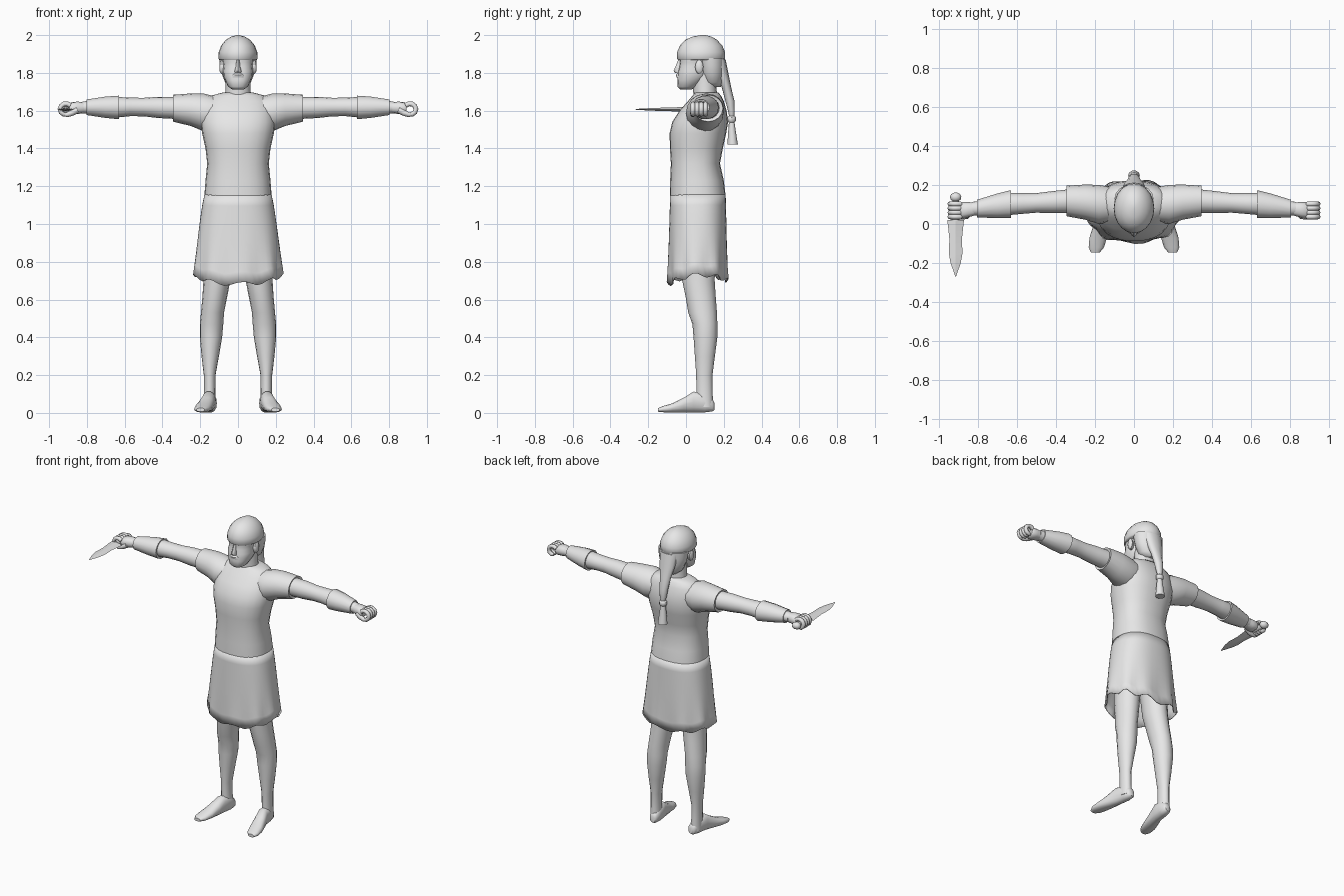
import bpy, bmesh, math
from mathutils import Vector

grey = bpy.data.materials.new("light grey")
grey.diffuse_color = (0.8, 0.8, 0.8, 1)


def skin(name, rings, caps=True, angle=50):
    """Bridge equal-length rings of points into one smooth mesh."""
    bm = bmesh.new()
    loops = [[bm.verts.new(p) for p in r] for r in rings]
    n = len(loops[0])
    for a, b in zip(loops, loops[1:]):
        for i in range(n):
            j = (i + 1) % n
            bm.faces.new((a[i], a[j], b[j], b[i]))
    if caps:
        bm.faces.new(loops[0][::-1])
        bm.faces.new(loops[-1])
    bmesh.ops.recalc_face_normals(bm, faces=bm.faces)
    me = bpy.data.meshes.new(name)
    bm.to_mesh(me)
    bm.free()
    me.materials.append(grey)
    ob = bpy.data.objects.new(name, me)
    bpy.context.collection.objects.link(ob)
    bpy.ops.object.select_all(action='DESELECT')
    ob.select_set(True)
    bpy.context.view_layer.objects.active = ob
    bpy.ops.object.shade_smooth_by_angle(angle=math.radians(angle))
    return ob


def loft(name, axis, sections, n=16, power=1.0, side=1, caps=True, angle=50):
    """Sections: (position on axis, centre 1, centre 2, radius 1, radius 2)."""
    rings = []
    for t, c1, c2, r1, r2 in sections:
        ring = []
        for i in range(n):
            a = 2 * math.pi * i / n
            u, v = math.cos(a), math.sin(a)
            u = c1 + r1 * math.copysign(abs(u) ** power, u)
            v = c2 + r2 * math.copysign(abs(v) ** power, v)
            p = {'x': (t, u, v), 'y': (u, t, v), 'z': (u, v, t)}[axis]
            ring.append((p[0] * side, p[1], p[2]))
        rings.append(ring)
    return skin(name, rings, caps, angle)


def tube(name, path, radii, n=8):
    """Round tube along a path lying in an xz plane."""
    path = [Vector(p) for p in path]
    rings = []
    for k, p in enumerate(path):
        d = (path[min(k + 1, len(path) - 1)] - path[max(k - 1, 0)]).normalized()
        s = Vector((0, 1, 0))
        w = d.cross(s).normalized()
        rings.append([p + radii[k] * (s * math.cos(2 * math.pi * i / n) + w * math.sin(2 * math.pi * i / n))
                      for i in range(n)])
    return skin(name, rings)


# Tunic body
loft("tunic", 'z', [
    (1.15, 0, .062, .178, .148), (1.23, 0, .058, .172, .142), (1.32, 0, .05, .163, .13),
    (1.40, 0, .055, .172, .14), (1.48, 0, .063, .190, .15), (1.54, 0, .075, .197, .148),
    (1.60, 0, .09, .19, .125), (1.65, 0, .105, .175, .095), (1.68, 0, .11, .14, .075),
    (1.695, 0, .11, .085, .062)], n=24, power=.85)

# Skirt with deepening pleats and a wavy hem
N, rows = 48, 9
rings = []
for k in range(rows):
    f = k / (rows - 1)
    ring = []
    for i in range(N):
        a = 2 * math.pi * i / N
        u, v = math.cos(a), math.sin(a)
        w = math.cos(9 * a + .8) * f ** 3
        rx = .178 + .058 * f ** .8
        ry = .147 + .012 * f
        hem = .70 + .03 * u * u + (.018 if v < 0 else -.002) * -abs(v) + .012 * w
        ring.append((math.copysign(abs(u) ** .85, u) * rx * (1 + .035 * w),
                     .063 + math.copysign(abs(v) ** .85, v) * ry * (1 + .05 * w),
                     1.155 + (hem - 1.155) * f))
    rings.append(ring)
skirt = skin("skirt", rings, caps=False, angle=60)
thick = skirt.modifiers.new("cloth thickness", 'SOLIDIFY')
thick.thickness = .006

# Neck, face and beard
loft("neck", 'z', [(1.64, 0, .105, .075, .065), (1.71, 0, .1, .066, .062), (1.80, 0, .1, .065, .065)])
loft("face", 'z', [
    (1.712, 0, .0, .03, .03), (1.727, 0, .004, .052, .05), (1.76, 0, .025, .068, .071),
    (1.785, 0, .035, .078, .08), (1.81, 0, .04, .08, .082), (1.835, 0, .045, .077, .08),
    (1.855, 0, .05, .08, .083), (1.885, 0, .06, .085, .095)], n=16, power=.85)
loft("nose", 'z', [(1.80, 0, -.035, .017, .022), (1.81, 0, -.042, .018, .024),
                   (1.835, 0, -.038, .011, .017), (1.868, 0, -.03, .008, .012)], n=8)
loft("moustache", 'z', [(1.775, 0, -.032, .035, .018), (1.788, 0, -.032, .033, .023),
                        (1.8, 0, -.03, .018, .016)], n=10)

# Cap over the crown
loft("cap", 'z', [
    (1.868, 0, .08, .098, .122), (1.875, 0, .08, .104, .127), (1.91, 0, .08, .102, .127),
    (1.945, 0, .08, .089, .112), (1.975, 0, .08, .064, .084), (1.992, 0, .085, .036, .05),
    (2.0, 0, .09, .008, .012)], n=20)

# Hair at the back and tied tail
loft("back_hair", 'z', [
    (1.725, 0, .15, .035, .035), (1.75, 0, .14, .068, .053), (1.80, 0, .138, .088, .066),
    (1.84, 0, .135, .097, .07), (1.88, 0, .13, .1, .076)])
loft("hair_tail", 'z', [
    (1.87, 0, .175, .065, .035), (1.79, 0, .196, .055, .03), (1.72, 0, .215, .038, .025),
    (1.65, 0, .233, .028, .024), (1.60, 0, .24, .023, .018), (1.572, 0, .242, .015, .014),
    (1.565, 0, .242, .024, .022), (1.545, 0, .242, .024, .022), (1.538, 0, .242, .016, .015),
    (1.50, 0, .243, .021, .019), (1.42, 0, .247, .03, .028)], n=12)

for s, tag in ((1, "left"), (-1, "right")):
    # Ear
    loft(tag + "_ear", 'x', [(.065, .065, 1.825, .016, .03), (.09, .07, 1.832, .022, .037),
                             (.098, .07, 1.832, .013, .025)], n=10, side=s)
    # Sleeve, arm and forearm guard
    loft(tag + "_sleeve", 'x', [
        (.12, .1, 1.59, .09, .085), (.18, .1, 1.59, .1, .1), (.25, .112, 1.605, .09, .086),
        (.345, .118, 1.613, .078, .071), (.34, .118, 1.613, .068, .062)], side=s)
    loft(tag + "_arm", 'x', [
        (.31, .118, 1.613, .062, .058), (.42, .112, 1.617, .056, .056), (.50, .108, 1.619, .05, .049),
        (.57, .105, 1.62, .053, .049), (.65, .102, 1.618, .057, .055), (.80, .08, 1.618, .036, .034),
        (.83, .078, 1.616, .035, .03)], side=s)
    loft(tag + "_forearm_guard", 'x', [
        (.632, .102, 1.617, .06, .055), (.63, .102, 1.617, .071, .064), (.70, .093, 1.618, .063, .058),
        (.803, .079, 1.618, .045, .042), (.80, .079, 1.618, .033, .031)], n=14, side=s)
    # Curled hand
    loft(tag + "_palm", 'x', [
        (.815, .077, 1.616, .033, .029), (.85, .073, 1.615, .039, .033), (.88, .07, 1.612, .042, .033),
        (.892, .07, 1.612, .035, .024)], n=12, power=.85, side=s)
    for k in range(4):
        y = .037 + .022 * k
        arc = [math.radians(a) for a in (140, 105, 70, 35, 0, -35, -70, -100)]
        tube(f"{tag}_finger_{k + 1}",
             [(s * (.911 + .031 * math.cos(a)), y, 1.608 + .029 * math.sin(a)) for a in arc],
             [.013] * 7 + [.008])
    tube(tag + "_thumb", [(s * .85, .045, 1.605), (s * .88, .038, 1.588), (s * .905, .036, 1.578),
                          (s * .928, .036, 1.582)], [.018, .016, .013, .008])
    # Leg and foot
    loft(tag + "_leg", 'z', [
        (.03, .148, .1, .034, .045), (.10, .15, .098, .03, .043), (.20, .15, .097, .031, .043),
        (.30, .147, .1, .046, .053), (.40, .143, .103, .059, .063), (.47, .14, .1, .062, .066),
        (.53, .135, .088, .061, .076), (.62, .122, .077, .066, .08), (.70, .112, .066, .071, .086),
        (.95, .095, .06, .08, .095)], side=s)
    loft(tag + "_foot", 'y', [
        (.15, .142, .035, .018, .02), (.14, .143, .04, .027, .033), (.10, .147, .052, .035, .05),
        (.04, .155, .058, .036, .056), (-.01, .168, .042, .041, .04), (-.07, .183, .027, .045, .025),
        (-.12, .193, .02, .039, .017), (-.147, .198, .016, .022, .01)], n=14, power=.85, side=s)

# Dagger in the right hand
X, Z = -.913, 1.607
loft("dagger_blade", 'y', [
    (.02, X, Z, .043, .013), (-.02, X, Z, .038, .012), (-.08, X, Z, .032, .01), (-.15, X, Z, .035, .008),
    (-.20, X, Z, .026, .006), (-.268, X, Z, .002, .002)], n=4, angle=20)
loft("dagger_grip", 'y', [(.015, X, Z, .02, .017), (.07, X, Z, .021, .018), (.13, X, Z, .016, .015)], n=10)
loft("dagger_pommel", 'y', [(.117, X, Z, .014, .012), (.125, X, Z, .026, .021), (.14, X, Z, .029, .024),
                            (.153, X, Z, .023, .018), (.16, X, Z, .009, .008)], n=12)
